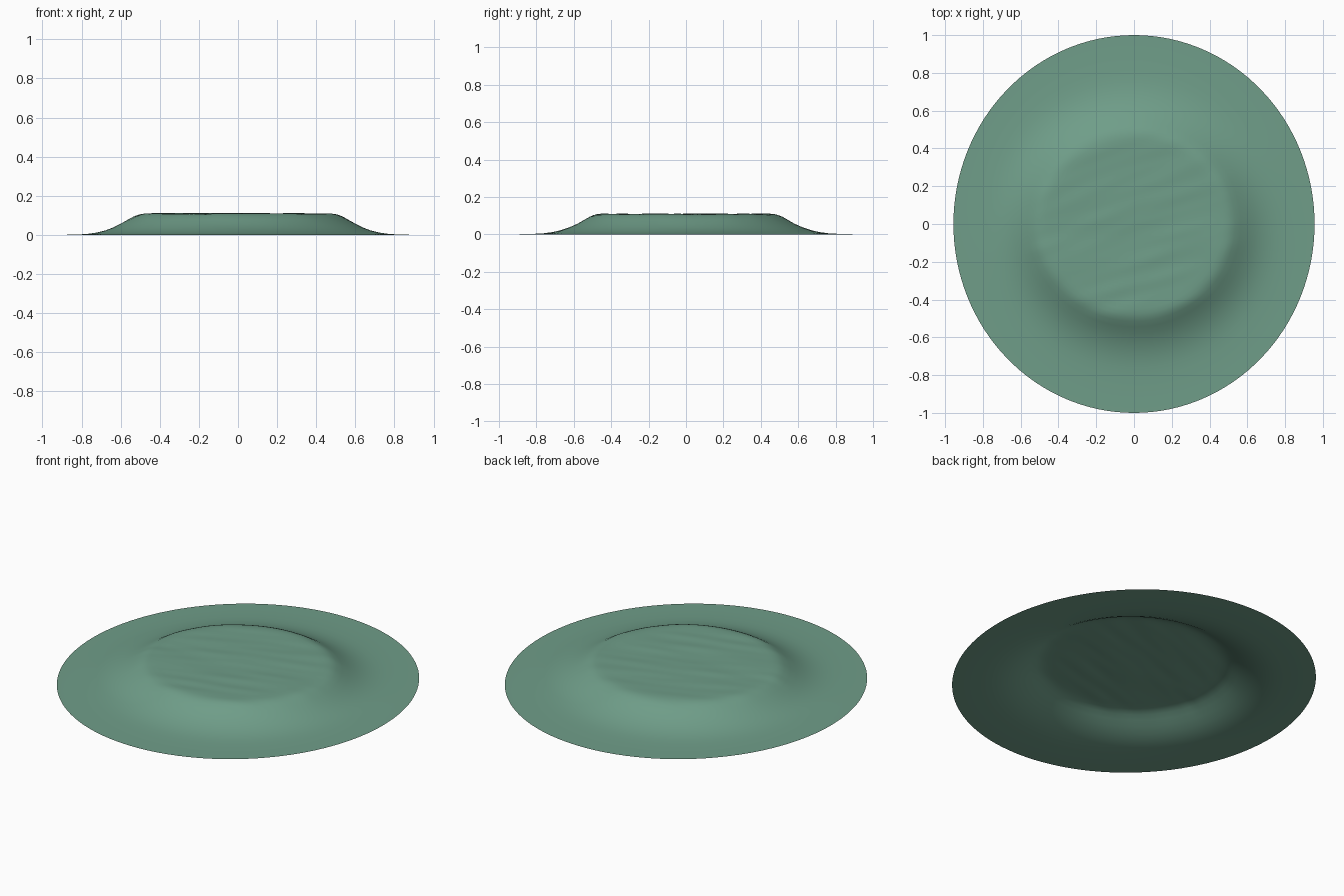
import bpy, bmesh, math
from mathutils import Vector, noise

if "Cube" in bpy.data.objects:
    bpy.data.objects.remove(bpy.data.objects["Cube"])

SEG = 128
# Profile: x radius, y radius, height (centre outwards)
PROFILE = [(0.44, 0.42, 0.109), (0.47, 0.45, 0.109), (0.495, 0.475, 0.107),
           (0.515, 0.495, 0.102), (0.535, 0.515, 0.094), (0.565, 0.545, 0.077),
           (0.60, 0.58, 0.057), (0.64, 0.625, 0.037), (0.68, 0.67, 0.022),
           (0.72, 0.715, 0.012), (0.76, 0.76, 0.006), (0.80, 0.81, 0.003),
           (0.85, 0.87, 0.001), (0.90, 0.935, 0.0), (0.956, 1.0, 0.0)]
INNER = 24
rings = [(0.44 * i / INNER, 0.42 * i / INNER, 0.109) for i in range(1, INNER)] + PROFILE


def ripple(x, y, z):
    # Gentle elongated ripples, only on the raised top
    fade = max(0.0, min(1.0, (z - 0.06) / 0.04))
    u, v = x - 0.3 * y, y - 0.3 * x
    return 0.003 * fade * noise.noise(Vector((u * 4, v * 14, 0.5)))


# Mound: one open sheet with a flat brim and a raised rippled plateau
bm = bmesh.new()
centre = bm.verts.new((0, 0, 0.109 + ripple(0, 0, 0.109)))
previous = None
for rx, ry, z in rings:
    ring = []
    for i in range(SEG):
        a = 2 * math.pi * i / SEG
        x, y = rx * math.cos(a), ry * math.sin(a)
        ring.append(bm.verts.new((x, y, z + ripple(x, y, z))))
    for i in range(SEG):
        j = (i + 1) % SEG
        if previous:
            bm.faces.new((previous[i], ring[i], ring[j], previous[j]))
        else:
            bm.faces.new((centre, ring[i], ring[j]))
    previous = ring
for f in bm.faces:
    f.smooth = True
mesh = bpy.data.meshes.new("mound")
bm.to_mesh(mesh)
bm.free()
mound = bpy.data.objects.new("mound", mesh)
bpy.context.collection.objects.link(mound)

# Green surface
green = bpy.data.materials.new("green")
green.diffuse_color = (0.16, 0.34, 0.25, 1)
green.use_nodes = True
green.node_tree.nodes["Principled BSDF"].inputs["Base Color"].default_value = green.diffuse_color
mesh.materials.append(green)
